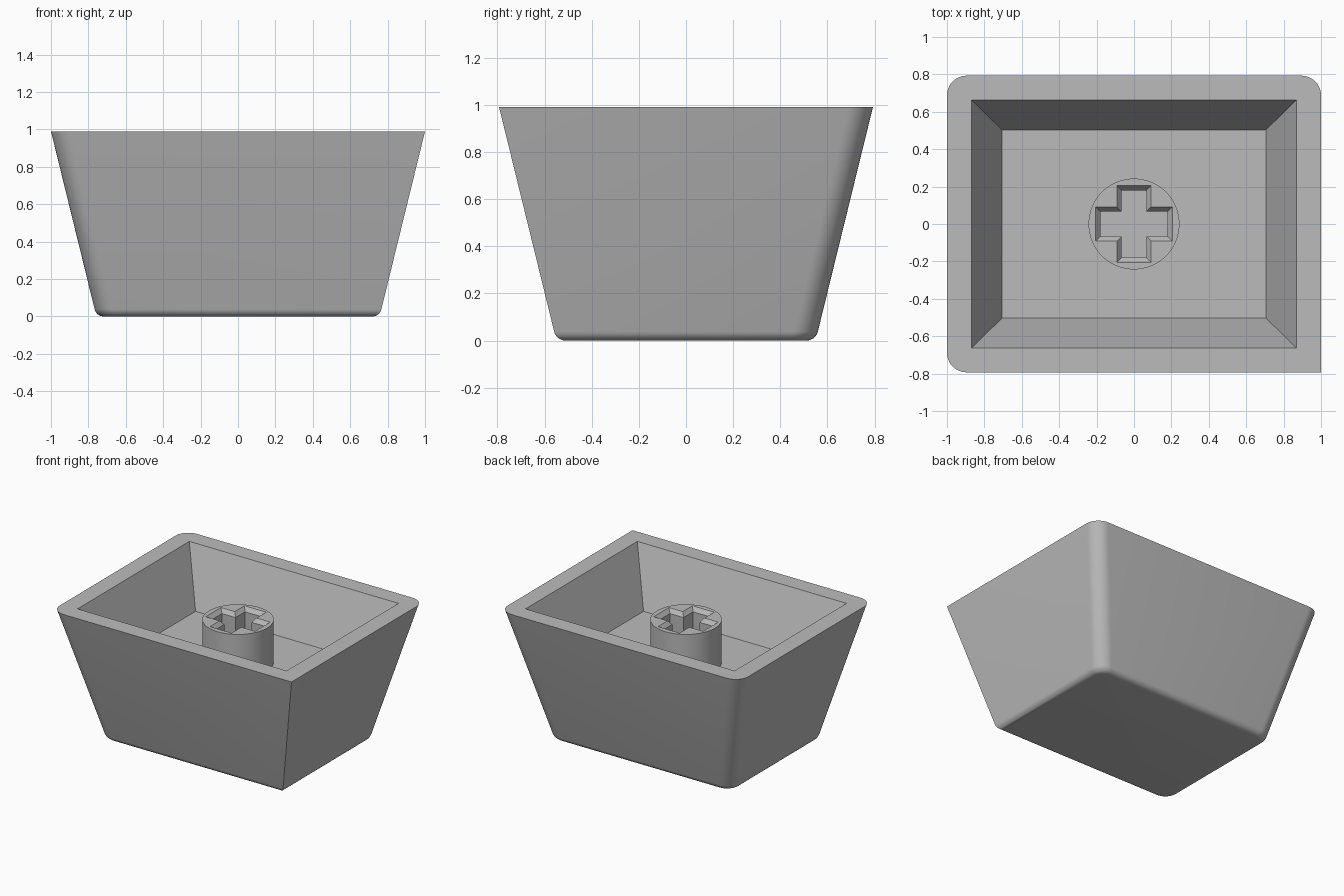
import bpy, bmesh, math

if "Cube" in bpy.data.objects:
    bpy.data.objects.remove(bpy.data.objects["Cube"])

TOP, FLOOR, STEM_TOP = 0.99, 0.57, 0.89

grey = bpy.data.materials.new("light grey plastic")
grey.diffuse_color = (0.5, 0.5, 0.5, 1)
grey.use_nodes = True
grey.node_tree.nodes["Principled BSDF"].inputs["Base Color"].default_value = grey.diffuse_color


def outline(hx, hy, radius, z):
    """Rectangle with three rounded corners and a sharp front right one."""
    pts = []
    for sx, sy, start in ((1, 1, 0), (-1, 1, 90), (-1, -1, 180)):
        for i in range(11):
            a = math.radians(start + 9 * i)
            pts.append((sx * (hx - radius) + radius * math.cos(a),
                        sy * (hy - radius) + radius * math.sin(a), z))
    return pts + [(hx, -hy, z)]


def rect(hx, hy, z):
    return [(hx, hy, z), (-hx, hy, z), (-hx, -hy, z), (hx, -hy, z)]


def cross(e, w, z):
    """Plus-shaped outline with arm reach e and half width w."""
    pts = []
    for k in range(4):
        c, s = round(math.cos(k * math.pi / 2)), round(math.sin(k * math.pi / 2))
        pts += [(x * c - y * s, x * s + y * c, z) for x, y in ((e, -w), (e, w), (w, w))]
    return pts


def circle(r, z, n=64):
    return [(r * math.cos(2 * math.pi * i / n), r * math.sin(2 * math.pi * i / n), z)
            for i in range(n)]


def skin(bm, loops):
    """Join loops with quads, cap the first one, return edges of the last."""
    rings = [[bm.verts.new(p) for p in loop] for loop in loops]
    for a, b in zip(rings, rings[1:]):
        for i in range(len(a)):
            j = (i + 1) % len(a)
            bm.faces.new((a[i], a[j], b[j], b[i]))
    bm.faces.new(rings[0])
    last = rings[-1]
    return [bm.edges.get((last[i - 1], last[i])) for i in range(len(last))]


def hollow(name, outer, inner):
    """Solid with an outer skin, a pocket, and a flat rim between them."""
    bm = bmesh.new()
    edges = skin(bm, outer) + skin(bm, inner)
    bmesh.ops.triangle_fill(bm, edges=edges, use_beauty=True, normal=(0, 0, 1))
    bmesh.ops.recalc_face_normals(bm, faces=bm.faces)
    mesh = bpy.data.meshes.new(name)
    bm.to_mesh(mesh)
    bm.free()
    mesh.materials.append(grey)
    obj = bpy.data.objects.new(name, mesh)
    bpy.context.collection.objects.link(obj)
    bpy.ops.object.select_all(action='DESELECT')
    obj.select_set(True)
    bpy.context.view_layer.objects.active = obj
    bpy.ops.object.shade_smooth_by_angle(angle=math.radians(30))


# Tapered shell: filleted bottom edge, then straight sloping sides
slope = 0.245
alpha = math.atan(slope)
r = 0.05
centre = -r * (1 - math.sin(alpha)) / math.cos(alpha)
shell = []
for i in range(9):
    a = -math.pi / 2 + (math.pi / 2 - alpha) * i / 8
    d = centre + r * math.cos(a)
    shell.append(outline(0.757 + d, 0.55 + d, 0.1 + min(d, 0), r + r * math.sin(a)))
shell.append(outline(1.0, 0.793, 0.105, TOP))
hollow("cap_shell", shell, [rect(0.705, 0.503, FLOOR), rect(0.87, 0.664, TOP)])

# Round stem with a chamfered cross socket
hollow("stem",
       [circle(0.243, FLOOR - 0.02), circle(0.243, STEM_TOP)],
       [cross(0.18, 0.067, FLOOR + 0.01), cross(0.18, 0.067, STEM_TOP - 0.03),
        cross(0.205, 0.09, STEM_TOP)])
